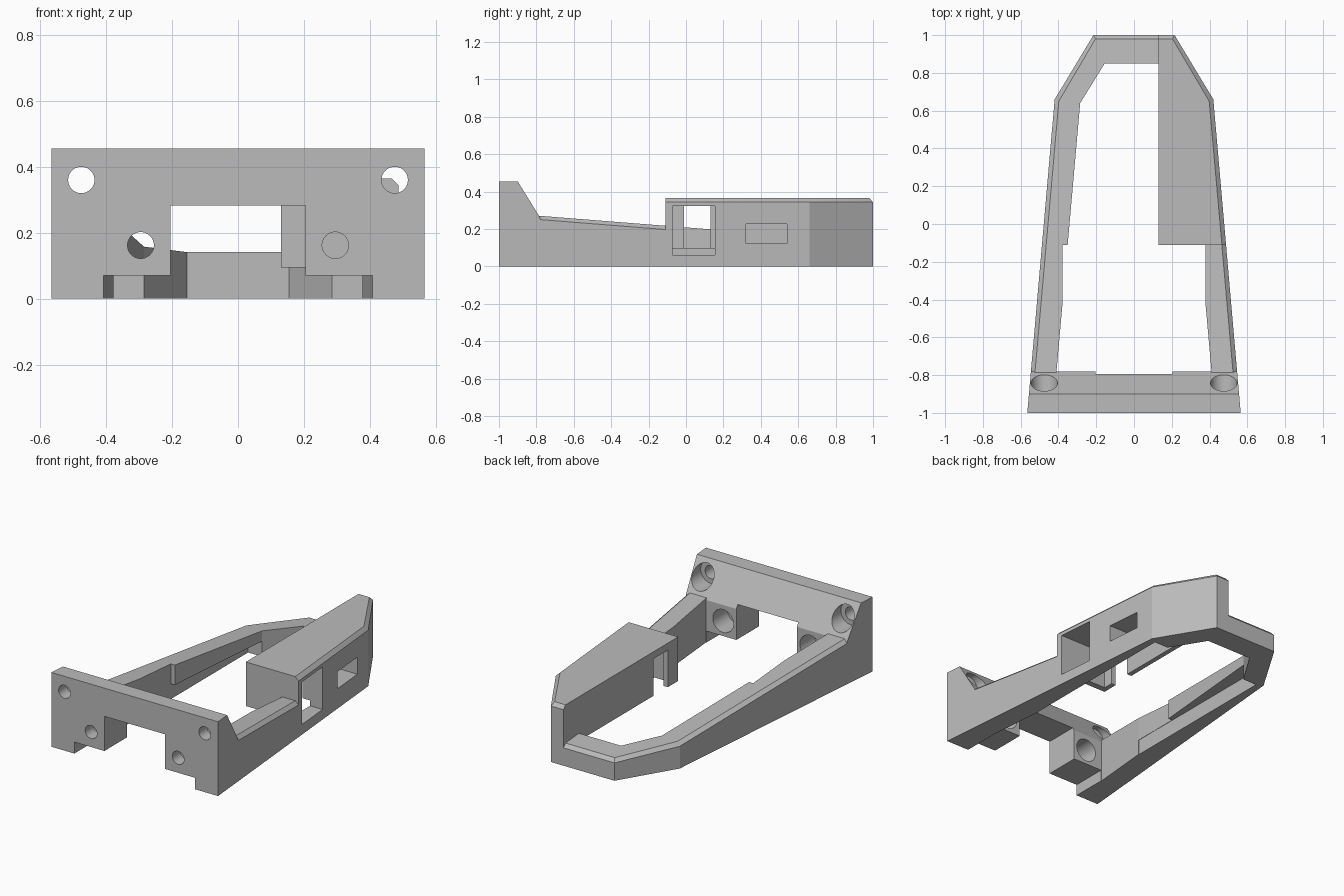
import bpy, bmesh

if "Cube" in bpy.data.objects:
    bpy.data.objects.remove(bpy.data.objects["Cube"], do_unlink=True)

grey = bpy.data.materials.new("matte grey")
grey.use_nodes = True
COLOUR = (0.5, 0.5, 0.5, 1)
grey.diffuse_color = COLOUR
grey.node_tree.nodes["Principled BSDF"].inputs["Base Color"].default_value = COLOUR


def loft(name, loops):
    """Closed solid through equal-length point loops."""
    bm = bmesh.new()
    rings = [[bm.verts.new(p) for p in loop] for loop in loops]
    n = len(rings[0])
    for a, b in zip(rings, rings[1:]):
        for i in range(n):
            j = (i + 1) % n
            bm.faces.new((a[i], a[j], b[j], b[i]))
    bm.faces.new(rings[0])
    bm.faces.new(rings[-1])
    bmesh.ops.recalc_face_normals(bm, faces=bm.faces)
    mesh = bpy.data.meshes.new(name)
    bm.to_mesh(mesh)
    bm.free()
    mesh.materials.append(grey)
    obj = bpy.data.objects.new(name, mesh)
    bpy.context.scene.collection.objects.link(obj)
    return obj


def prism(name, outline, z0, z1):
    return loft(name, [[(x, y, z) for x, y in outline] for z in (z0, z1)])


def box(name, x, y, z):
    return prism(name, [(x[0], y[0]), (x[1], y[0]), (x[1], y[1]), (x[0], y[1])], *z)


def bore(name, x, z, radius, y0, y1):
    bpy.ops.mesh.primitive_cylinder_add(vertices=40, radius=radius, depth=y1 - y0,
                                        location=(x, (y0 + y1) / 2, z),
                                        rotation=(1.5707963, 0, 0))
    obj = bpy.context.object
    obj.name = name
    return obj


def cut(target, cutters):
    for cutter in cutters:
        mod = target.modifiers.new("cut", "BOOLEAN")
        mod.operation, mod.solver, mod.object = "DIFFERENCE", "EXACT", cutter
    bpy.context.view_layer.update()
    result = bpy.data.meshes.new_from_object(
        target.evaluated_get(bpy.context.evaluated_depsgraph_get()))
    target.modifiers.clear()
    target.data = result
    result.materials.clear()
    result.materials.append(grey)


def mirrored(half):
    return half + [(-x, y) for x, y in reversed(half)]


def outer_x(y):
    return 0.565 - 0.0873 * (y + 1)


def rail_z(y):
    return 0.27 - 0.079 * (y + 0.78)


# Tapered frame with a sloping top and chamfered outer edge
outer = mirrored([(outer_x(-0.79), -0.79), (0.42, 0.66), (0.215, 1)])
inset = mirrored([(outer_x(-0.79) - 0.022, -0.79), (0.398, 0.65), (0.204, 0.98)])
frame = loft("frame_rails", [
    [(x, y, 0) for x, y in outer],
    [(x, y, rail_z(y) - 0.02) for x, y in outer],
    [(x, y, rail_z(y)) for x, y in inset]])

# Covered compartment on one side
housing_outer = [(0.13, -0.11), (outer_x(-0.11), -0.11), (0.42, 0.66), (0.215, 1), (0.13, 1)]
housing_inset = [(0.13, -0.11), (outer_x(-0.11) - 0.022, -0.11), (0.398, 0.65),
                 (0.204, 0.98), (0.13, 0.98)]
housing = loft("side_housing", [
    [(x, y, 0.095) for x, y in housing_outer],
    [(x, y, 0.343) for x, y in housing_outer],
    [(x, y, 0.365) for x, y in housing_inset]])

# Front plate with sloped back
profile = [(-1, 0), (-1, 0.455), (-0.9, 0.455), (-0.78, 0.26), (-0.78, 0)]
plate = loft("front_plate", [[(s * outer_x(y), y, z) for y, z in profile] for s in (-1, 1)])

# Cutters for the opening, the seat under the rails and the compartment
opening = prism("opening_cutter", mirrored([(0.412, -0.8), (0.285, 0.64), (0.155, 0.85)]), -1, 1)
side_relief = box("relief_cutter", (-0.378, 0.378), (-0.41, -0.11), (-1, 1))
seat = box("seat_cutter", (-0.38, 0.38), (-0.41, 0.64), (-1, 0.095))
cavity = prism("cavity_cutter", [(0.16, -0.07), (0.35, -0.07), (0.285, 0.64), (0.16, 0.842)],
               -1, 0.322)
window = box("window_cutter", (0.16, 1), (-0.072, 0.155), (0.062, 0.322))
slot = box("slot_cutter", (0.2, 1), (0.32, 0.54), (0.122, 0.226))
inner_notch = box("notch_cutter", (0.1, 0.2), (-0.01, 0.13), (-1, 0.322))
cut(frame, [opening, side_relief, seat, window, slot])
cut(housing, [cavity, window, slot, inner_notch])

# Front opening and counterbored screw holes
gap = box("gap_cutter", (-0.205, 0.205), (-2, 0), (-1, 0.282))
wide_gap = box("wide_gap_cutter", (-0.408, 0.408), (-2, 0), (-1, 0.07))
bores = []
for side in (-1, 1):
    for x, z in ((0.475, 0.36), (0.295, 0.162)):
        bores.append(bore("screw_cutter", side * x, z, 0.04, -1.1, -0.6))
        bores.append(bore("counterbore_cutter", side * x, z, 0.07, -0.92, -0.6))
cut(plate, [gap, wide_gap] + bores)

for cutter in [opening, side_relief, seat, cavity, window, slot, inner_notch, gap, wide_gap] + bores:
    bpy.data.objects.remove(cutter, do_unlink=True)

# Crisp edges, smooth bores
for obj in (frame, housing, plate):
    bpy.ops.object.select_all(action="DESELECT")
    obj.select_set(True)
    bpy.context.view_layer.objects.active = obj
    bpy.ops.object.shade_smooth_by_angle(angle=0.35)
